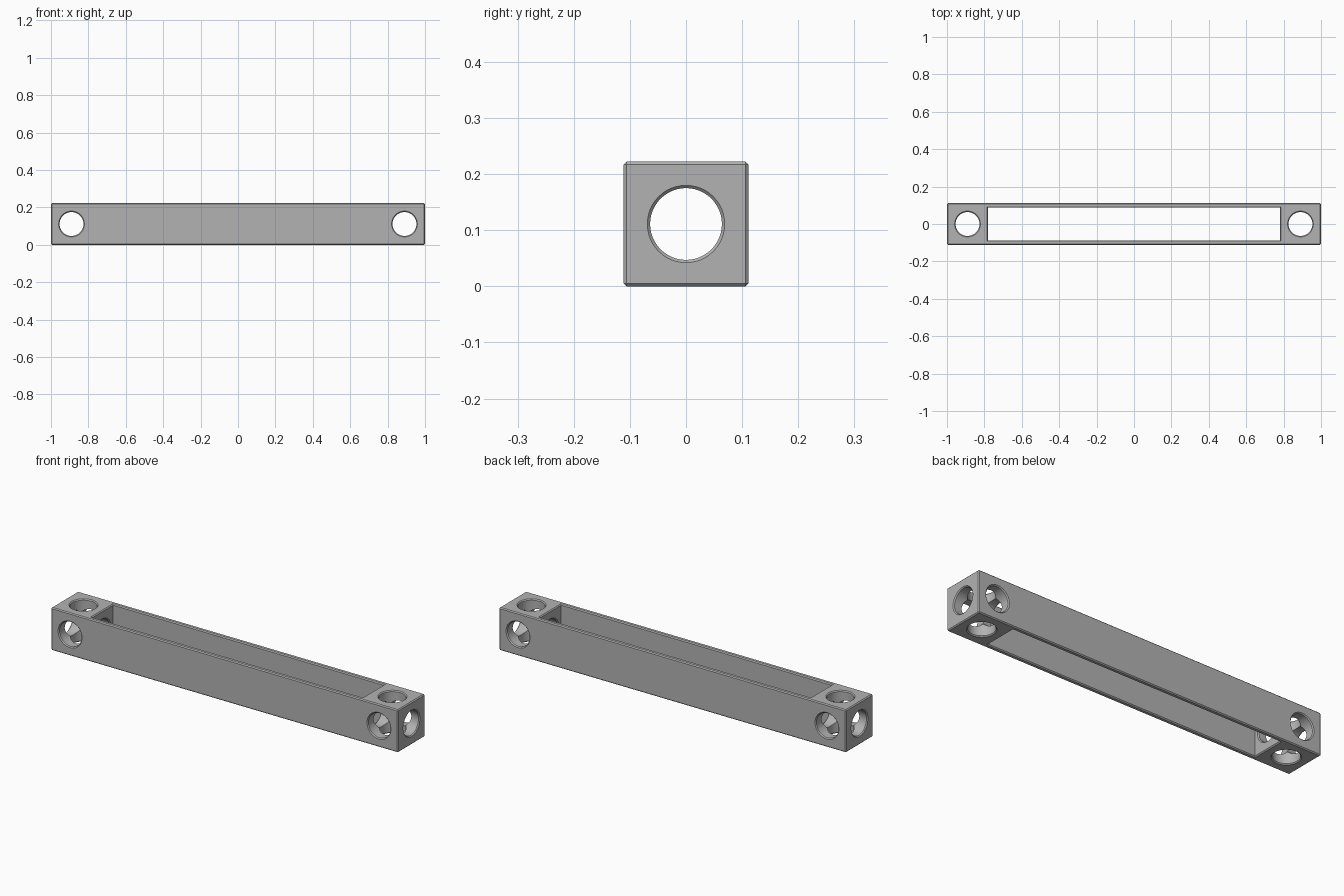
import bpy, bmesh
from math import pi
from mathutils import Matrix, Vector

LENGTH, SIDE = 2.0, 0.222
HALF = SIDE / 2
EDGE = 0.005      # chamfer of all rims
HOLE = 0.064      # hole radius
HOLE_X = 0.89     # distance of the end holes from the middle

if "Cube" in bpy.data.objects:
    bpy.data.objects.remove(bpy.data.objects["Cube"], do_unlink=True)

grey = bpy.data.materials.new("plain grey")
grey.use_nodes = True
grey.diffuse_color = (0.45, 0.45, 0.45, 1)
grey.node_tree.nodes["Principled BSDF"].inputs["Base Color"].default_value = (0.45, 0.45, 0.45, 1)


def finish(name, bm):
    bmesh.ops.recalc_face_normals(bm, faces=bm.faces)
    mesh = bpy.data.meshes.new(name)
    bm.to_mesh(mesh)
    bm.free()
    mesh.materials.append(grey)
    obj = bpy.data.objects.new(name, mesh)
    bpy.context.collection.objects.link(obj)
    return obj


def lathe_cutter(name, profile, centre, axis):
    """Solid of revolution from (radius, position along axis) pairs."""
    bm = bmesh.new()
    points = [(0, profile[0][1])] + profile + [(0, profile[-1][1])]
    verts = [bm.verts.new((r, 0, h)) for r, h in points]
    edges = [bm.edges.new(pair) for pair in zip(verts, verts[1:])]
    bmesh.ops.spin(bm, geom=verts + edges, axis=(0, 0, 1), cent=(0, 0, 0),
                   angle=2 * pi, steps=48, use_duplicate=False)
    bmesh.ops.remove_doubles(bm, verts=bm.verts, dist=1e-5)
    turn = Vector((0, 0, 1)).rotation_difference(Vector(axis)).to_matrix().to_4x4()
    bm.transform(Matrix.Translation(centre) @ turn)
    return finish(name, bm)


def hole_profile(a, b):
    """Straight hole from a to b, flared at both mouths."""
    out = 2 * EDGE
    return [(HOLE + out + EDGE, a - out), (HOLE, a + EDGE),
            (HOLE, b - EDGE), (HOLE + out + EDGE, b + out)]


def window_cutter():
    """Rectangular opening with flared top and bottom rims."""
    bm = bmesh.new()
    rings = []
    for z, grow in ((-EDGE, 2 * EDGE), (EDGE, 0), (SIDE - EDGE, 0), (SIDE + EDGE, 2 * EDGE)):
        x, y = 0.78 + grow, 0.087 + grow
        rings.append([bm.verts.new((sx * x, sy * y, z))
                      for sx, sy in ((-1, -1), (1, -1), (1, 1), (-1, 1))])
    for low, high in zip(rings, rings[1:]):
        for i in range(4):
            j = (i + 1) % 4
            bm.faces.new((low[i], low[j], high[j], high[i]))
    bm.faces.new(rings[0])
    bm.faces.new(rings[-1])
    return finish("window_cutter", bm)


# Beam with chamfered edges
bm = bmesh.new()
bmesh.ops.create_cube(bm, size=1, matrix=Matrix.Translation((0, 0, HALF))
                      @ Matrix.Diagonal((LENGTH, SIDE, SIDE, 1)))
bmesh.ops.bevel(bm, geom=bm.edges[:], offset=EDGE, segments=1, affect='EDGES')
beam = finish("beam", bm)

# Long window, and three crossing holes in each end block
cutters = [window_cutter()]
across = hole_profile(-HALF, HALF)
for side in (-1, 1):
    centre = (side * HOLE_X, 0, HALF)
    cutters.append(lathe_cutter("vertical_hole_cutter", across, centre, (0, 0, 1)))
    cutters.append(lathe_cutter("cross_hole_cutter", across, centre, (0, 1, 0)))
    cutters.append(lathe_cutter("end_hole_cutter", hole_profile(0.78, LENGTH / 2),
                                (0, 0, HALF), (side, 0, 0)))

for cutter in cutters:
    cut = beam.modifiers.new(cutter.name, 'BOOLEAN')
    cut.operation = 'DIFFERENCE'
    cut.solver = 'EXACT'
    cut.object = cutter

bpy.context.view_layer.objects.active = beam
beam.select_set(True)
for cut in list(beam.modifiers):
    bpy.ops.object.modifier_apply(modifier=cut.name)
for cutter in cutters:
    bpy.data.objects.remove(cutter, do_unlink=True)
bpy.ops.object.shade_smooth_by_angle(angle=pi / 6)
